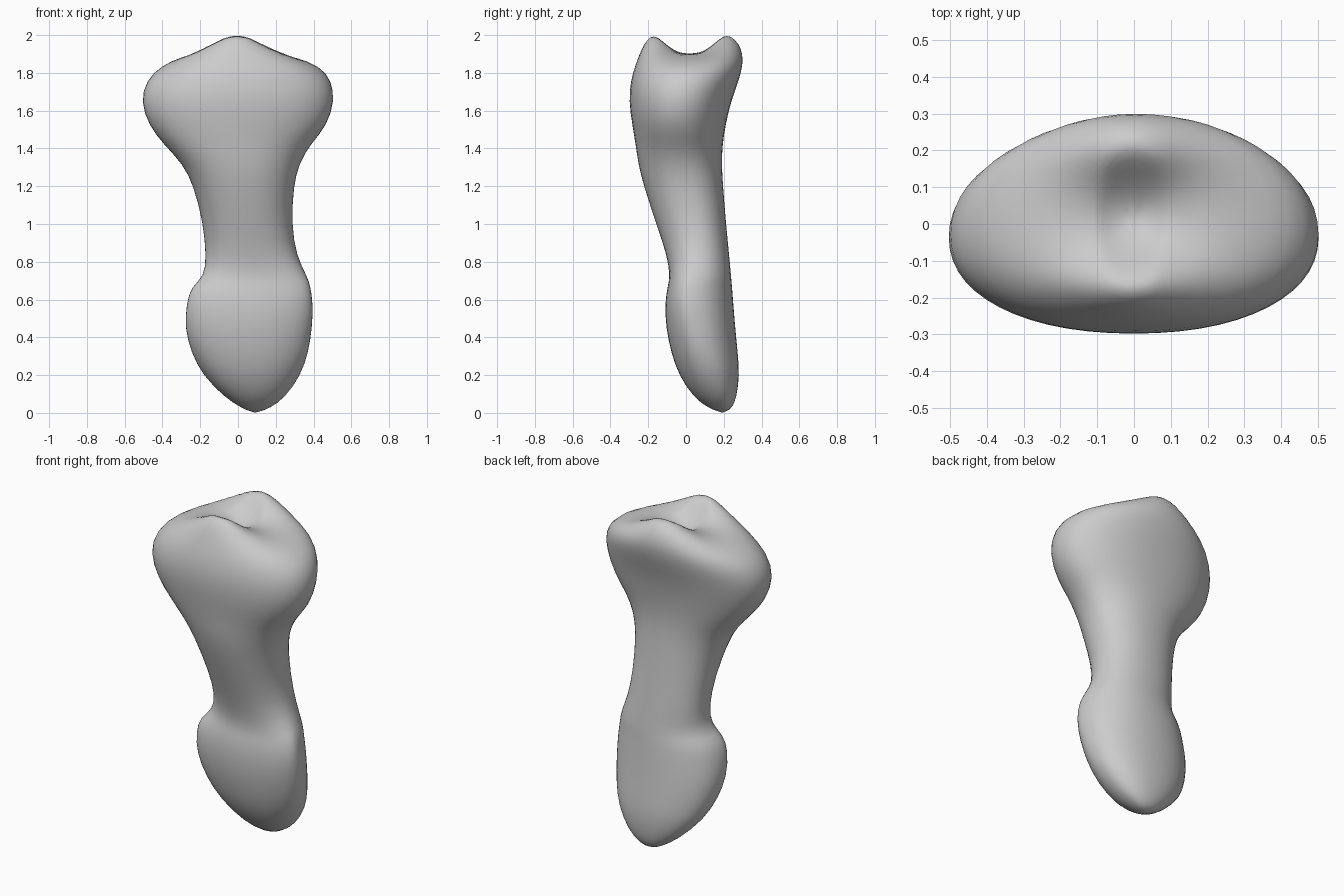
import bpy, bmesh, math

# Cross-sections: z, left x, right x, front y, back y, depth (y) of widest point
SECTIONS = [
    (0.025, 0.02, 0.17, 0.12, 0.245, 0.19),
    (0.08, -0.07, 0.25, 0.04, 0.268, 0.17),
    (0.20, -0.19, 0.335, -0.04, 0.285, 0.13),
    (0.32, -0.25, 0.375, -0.08, 0.275, 0.08),
    (0.45, -0.285, 0.395, -0.107, 0.262, 0.04),
    (0.58, -0.275, 0.40, -0.113, 0.252, 0.01),
    (0.67, -0.25, 0.385, -0.098, 0.245, 0.01),
    (0.72, -0.18, 0.37, -0.085, 0.24, 0.03),
    (0.83, -0.17, 0.31, -0.10, 0.23, 0.07),
    (1.00, -0.185, 0.285, -0.158, 0.213, 0.05),
    (1.20, -0.235, 0.295, -0.225, 0.197, 0.0),
    (1.32, -0.295, 0.325, -0.255, 0.19, -0.02),
    (1.42, -0.395, 0.385, -0.268, 0.195, -0.03),
    (1.52, -0.475, 0.475, -0.285, 0.21, -0.04),
    (1.65, -0.52, 0.515, -0.305, 0.24, -0.04),
    (1.76, -0.49, 0.50, -0.295, 0.282, -0.02),
    (1.84, -0.41, 0.435, -0.27, 0.303, 0.01),
    (1.90, -0.30, 0.30, -0.248, 0.302, 0.02),
    (1.955, -0.20, 0.19, -0.222, 0.282, 0.02),
    (1.995, -0.12, 0.11, -0.19, 0.24, 0.02),
]
SIDES = 28


def joint_hollow(x, y):
    """Depth of the saddle-shaped hollow between the two top ridges."""
    across = max(0.0, 1 - ((y - 0.02) / 0.19) ** 2) ** 1.5
    return 0.14 * across * math.exp(-(x / 0.2) ** 2)


def add_ring(bm, section, shrink=1.0):
    z, left, right, front, back, wide = section
    cx, power = (left + right) / 2, 0.92
    ring = []
    for i in range(SIDES):
        a = 2 * math.pi * i / SIDES
        c, s = math.cos(a), math.sin(a)
        ux = math.copysign(abs(c) ** power, c)
        uy = math.copysign(abs(s) ** power, s)
        x = cx + ux * (right - left) / 2 * shrink
        y = wide + uy * (back - wide if s > 0 else wide - front) * shrink
        drop = joint_hollow(x, y) if z > 1.8 else 0
        ring.append(bm.verts.new((x, y, z - drop)))
    return ring


def cap(bm, ring, point):
    tip = bm.verts.new(point)
    for i in range(SIDES):
        bm.faces.new((ring[i], ring[(i + 1) % SIDES], tip))


bm = bmesh.new()

# Outer surface, then shrinking rings that form the hollow top
rings = [add_ring(bm, s) for s in SECTIONS]
top = (2.005,) + SECTIONS[-1][1:]
rings += [add_ring(bm, top, k) for k in (0.82, 0.6, 0.4, 0.2)]
for a, b in zip(rings, rings[1:]):
    for i in range(SIDES):
        j = (i + 1) % SIDES
        bm.faces.new((a[i], a[j], b[j], b[i]))

# Rounded lower tip and the bottom of the hollow
cap(bm, rings[0], (0.09, 0.195, -0.003))
cap(bm, rings[-1], (0, 0.02, 1.865))
bmesh.ops.recalc_face_normals(bm, faces=bm.faces)

mesh = bpy.data.meshes.new("finger_bone")
bm.to_mesh(mesh)
bm.free()
bone = bpy.data.objects.new("finger_bone", mesh)
bpy.context.collection.objects.link(bone)
for p in mesh.polygons:
    p.use_smooth = True
smooth = bone.modifiers.new("smooth_surface", 'SUBSURF')
smooth.levels = smooth.render_levels = 1
